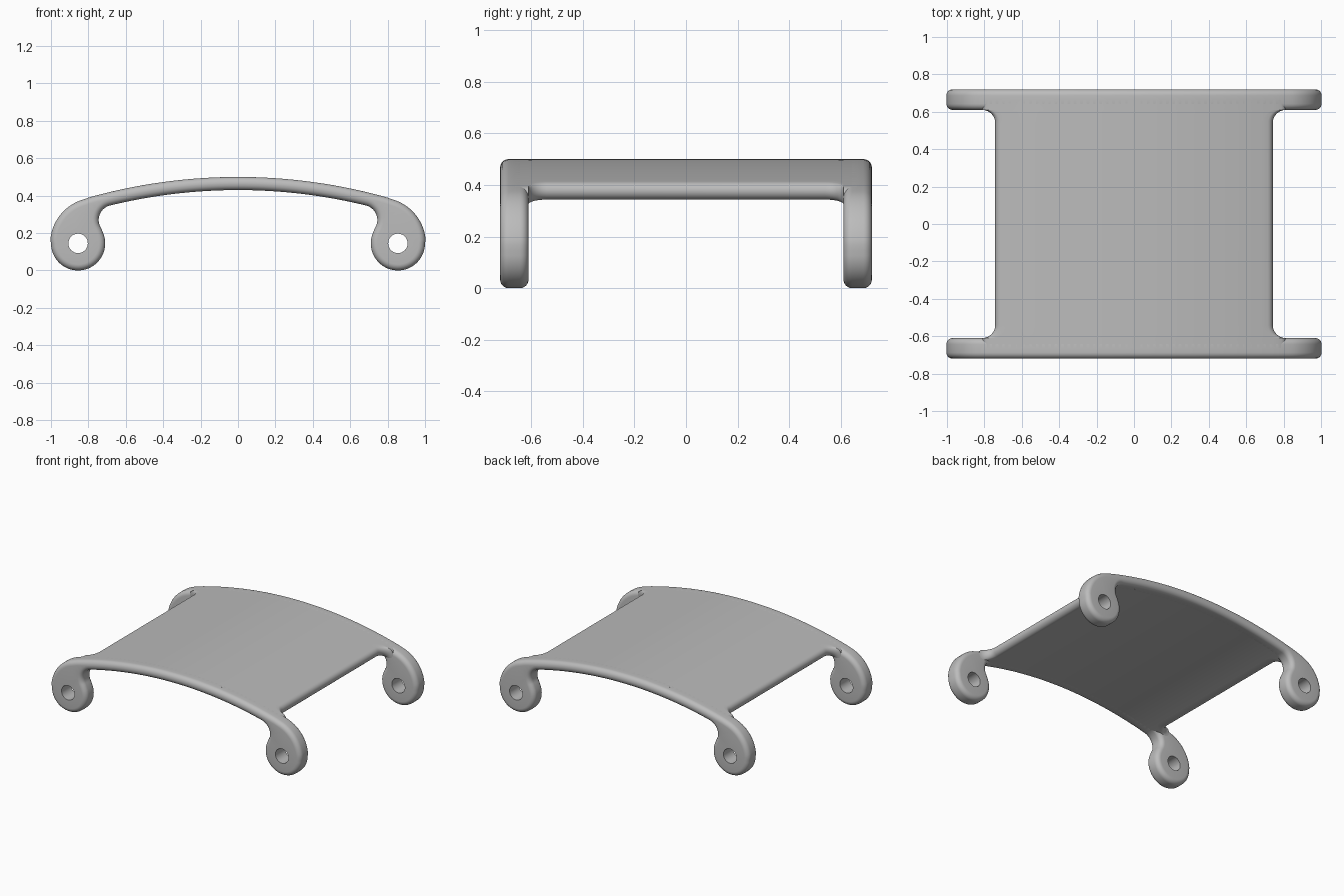
import bpy, bmesh
from math import sin, cos, pi, asin, atan2, radians

if "Cube" in bpy.data.objects:
    bpy.data.objects.remove(bpy.data.objects["Cube"])

grey = bpy.data.materials.new("plain grey")
grey.use_nodes = True
colour = (0.5, 0.5, 0.5, 1)
grey.diffuse_color = colour
grey.node_tree.nodes["Principled BSDF"].inputs["Base Color"].default_value = colour

BOW_Z, R_TOP, R_LOW = -2.45, 2.95, 2.88    # concentric arcs of the bowed plate
LUG, LUG_R, HOLE_R = (0.855, 0.145), 0.145, 0.052
NECK, NECK_R = (0.665, 0.27), 0.08         # inner hollow above the lug
SHOULDER, SHOULDER_R = (0.76, 0.145), 0.244
Y_OUT, Y_IN, ROUND = 0.72, 0.61, 0.033


def arc(centre, r, a, b, n):
    """Points on an arc in the xz plane."""
    angles = [a + (b - a) * i / n for i in range(n + 1)]
    return [(centre[0] + r * cos(t), centre[1] + r * sin(t)) for t in angles]


def arm_outline(d):
    """Closed side profile of an arm, drawn in by d all round."""
    bow = (0, BOW_Z)
    neck_a = atan2(NECK[1] - BOW_Z, NECK[0])
    lug_a = atan2(NECK[1] - LUG[1], NECK[0] - LUG[0])
    top_a = atan2(SHOULDER[1] - BOW_Z, SHOULDER[0])
    half = arc(bow, R_LOW + d, pi / 2, neck_a, 20)
    half += arc(NECK, NECK_R + d, neck_a, lug_a - pi, 14)[1:]
    half += arc(LUG, LUG_R - d, lug_a, 2 * pi, 28)[1:]
    half += arc(SHOULDER, SHOULDER_R - d, 0, top_a, 14)[1:]
    half += arc(bow, R_TOP - d, top_a, pi / 2, 24)[1:]
    return half + [(-x, z) for x, z in half[-2:0:-1]]


def skin(bm, rings):
    """Join neighbouring closed rings with quads."""
    for a, b in zip(rings, rings[1:]):
        for i in range(len(a)):
            j = (i + 1) % len(a)
            bm.faces.new((a[i], a[j], b[j], b[i]))


def ring(bm, points, y):
    return [bm.verts.new((x, y, z)) for x, z in points]


def finish(bm, name):
    bmesh.ops.recalc_face_normals(bm, faces=bm.faces)
    mesh = bpy.data.meshes.new(name)
    bm.to_mesh(mesh)
    bm.free()
    mesh.materials.append(grey)
    ob = bpy.data.objects.new(name, mesh)
    bpy.context.collection.objects.link(ob)
    bpy.ops.object.select_all(action='DESELECT')
    ob.select_set(True)
    bpy.context.view_layer.objects.active = ob
    bpy.ops.object.shade_smooth_by_angle(angle=radians(35))


# Arms: rounded side profiles with a drilled lug at each end
def build_arm(name, side):
    bm = bmesh.new()
    steps = [i * pi / 12 for i in range(7)]
    levels = [(Y_IN + ROUND * (1 - cos(t)), ROUND * (1 - sin(t))) for t in steps]
    levels += [(Y_IN + Y_OUT - y, d) for y, d in reversed(levels)]
    rings = [ring(bm, arm_outline(d), side * y) for y, d in levels]
    skin(bm, rings)
    caps = [[rings[0]], [rings[-1]]]
    for s in (1, -1):
        hole = arc((s * LUG[0], LUG[1]), HOLE_R, 0, 2 * pi, 32)[:-1]
        ends = [ring(bm, hole, side * y) for y in (Y_IN, Y_OUT)]
        skin(bm, ends)
        for cap, end in zip(caps, ends):
            cap.append(end)
    for cap in caps:
        edges = [bm.edges.get((r[i - 1], r[i])) for r in cap for i in range(len(r))]
        bmesh.ops.triangle_fill(bm, edges=edges, use_beauty=True)
    finish(bm, name)


# Plate: bowed sheet with round ends that flare into the arms
def plate_section(x_end):
    mid, t = (R_TOP + R_LOW) / 2, (R_TOP - R_LOW) / 2
    a = asin((x_end - t) / mid)
    polar = [(-a + 2 * a * i / 48, mid + t) for i in range(48)]
    polar += [(a + t / mid * sin(p), mid + t * cos(p))
              for p in [pi * i / 10 for i in range(10)]]
    polar += [(a - 2 * a * i / 48, mid - t) for i in range(48)]
    polar += [(-a - t / mid * sin(p), mid - t * cos(p))
              for p in [pi * i / 10 for i in range(10)]]
    return [(r * sin(q), BOW_Z + r * cos(q)) for q, r in polar]


def build_plate():
    bm = bmesh.new()
    fillet, x_end = 0.07, 0.742
    half = [(Y_IN - fillet * (1 - sin(t)), x_end + fillet * (1 - cos(t)))
            for t in [i * pi / 16 for i in range(9)]]
    half.append((Y_IN + ROUND + 0.02, half[-1][1]))
    stations = [(-y, x) for y, x in reversed(half)] + half
    rings = [ring(bm, plate_section(x), y) for y, x in stations]
    skin(bm, rings)
    bm.faces.new(rings[0])
    bm.faces.new(rings[-1])
    finish(bm, "bowed_plate")


build_plate()
build_arm("front_arm", -1)
build_arm("back_arm", 1)
